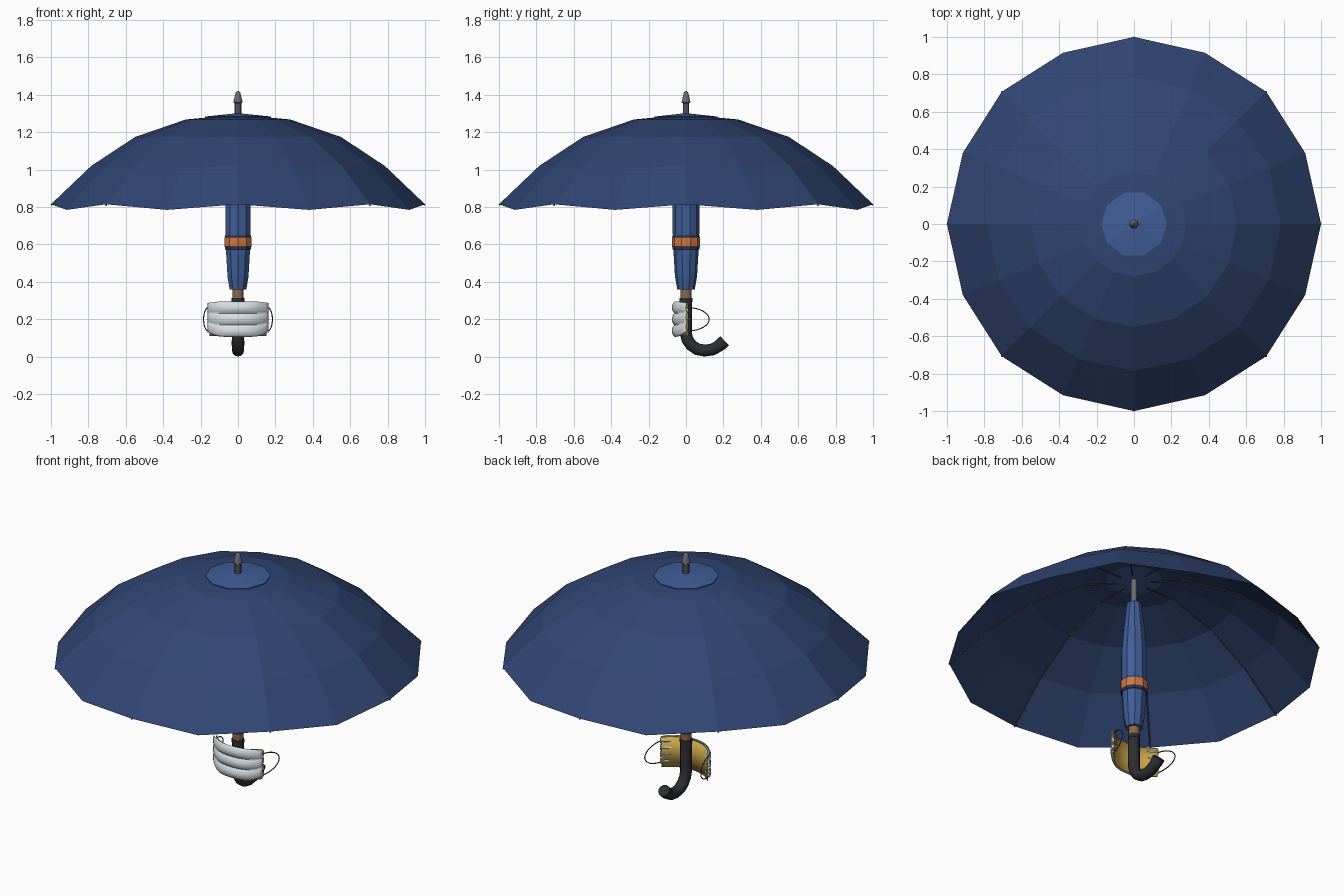
import bpy, math
from math import cos, sin, pi, radians

if "Cube" in bpy.data.objects:
    bpy.data.objects.remove(bpy.data.objects["Cube"])


def material(name, rgb):
    m = bpy.data.materials.new(name)
    m.diffuse_color = (*rgb, 1)
    m.use_nodes = True
    m.node_tree.nodes["Principled BSDF"].inputs["Base Color"].default_value = m.diffuse_color
    return m


NAVY = material("navy", (0.03, 0.06, 0.17))
BLUE = material("blue", (0.05, 0.11, 0.31))
ORANGE = material("orange", (0.62, 0.19, 0.06))
METAL = material("metal", (0.14, 0.15, 0.17))
WIRE = material("wire", (0.06, 0.06, 0.06))
BLACK = material("black", (0.025, 0.028, 0.032))
WOOD = material("wood", (0.28, 0.14, 0.06))
WHITE = material("white", (0.68, 0.74, 0.77))
YELLOW = material("yellow", (0.62, 0.40, 0.07))


def mesh_object(name, verts, faces, mat, smooth=None):
    me = bpy.data.meshes.new(name)
    me.from_pydata(verts, [], faces)
    me.update()
    ob = bpy.data.objects.new(name, me)
    bpy.context.collection.objects.link(ob)
    me.materials.append(mat)
    select(ob)
    if smooth:
        bpy.ops.object.shade_smooth_by_angle(angle=radians(smooth))
    return ob


def select(ob):
    bpy.ops.object.select_all(action='DESELECT')
    ob.select_set(True)
    bpy.context.view_layer.objects.active = ob


def lathe(name, profile, n, mat, start=0.0, smooth=None):
    """Revolve (r, z) points, listed bottom to top, and close both ends."""
    verts = [(r * cos(start + 2 * pi * i / n), r * sin(start + 2 * pi * i / n), z)
             for r, z in profile for i in range(n)]
    faces = [(k * n + i, k * n + (i + 1) % n, (k + 1) * n + (i + 1) % n, (k + 1) * n + i)
             for k in range(len(profile) - 1) for i in range(n)]
    faces.append(tuple(reversed(range(n))))
    faces.append(tuple(range((len(profile) - 1) * n, len(profile) * n)))
    return mesh_object(name, verts, faces, mat, smooth)


def tube(name, points, radius, mat, res=1, smooth=None):
    cu = bpy.data.curves.new(name, 'CURVE')
    cu.dimensions = '3D'
    cu.bevel_depth = radius
    cu.bevel_resolution = res
    cu.use_fill_caps = True
    sp = cu.splines.new('POLY')
    sp.points.add(len(points) - 1)
    for p, co in zip(sp.points, points):
        p.co = (*co, 1)
    ob = bpy.data.objects.new(name, cu)
    bpy.context.collection.objects.link(ob)
    cu.materials.append(mat)
    select(ob)
    bpy.ops.object.convert(target='MESH')
    if smooth:
        bpy.ops.object.shade_smooth_by_angle(angle=radians(smooth))
    return ob


# canopy: 16 flat gores, rim dips between the ribs
rings = [(0.175, 1.278, 0.0), (0.28, 1.268, 0.0), (0.55, 1.175, 0.004),
         (0.785, 1.02, 0.012), (1.0, 0.815, 0.03)]
verts = [(0, 0, 1.285)]
for r, z, dip in rings:
    for i in range(16):
        a = pi * i / 8
        k = 1 - 0.3 * dip * (i % 2)
        verts.append((r * k * cos(a), r * k * sin(a), z - dip * (i % 2)))
faces = [(0, 1 + i, 1 + (i + 1) % 16) for i in range(16)]
for j in range(len(rings) - 1):
    b, c = 1 + j * 16, 17 + j * 16
    faces += [(b + i, c + i, c + (i + 1) % 16, b + (i + 1) % 16) for i in range(16)]
mesh_object("canopy", verts, faces, NAVY)

# top cap
lathe("canopy_cap", [(0.176, 1.279), (0.176, 1.284), (0.02, 1.3)], 10, BLUE)

# eight ribs under the canopy
for i in range(8):
    a = pi * i / 4
    path = [(0.09, 1.262)] + [(r, z - 0.006) for r, z, _ in rings[1:]]
    tube(f"rib_{i + 1}", [(r * cos(a), r * sin(a), z) for r, z in path], 0.004, WIRE)

# shaft and tip
lathe("shaft", [(0.016, 0.3), (0.016, 1.29)], 10, METAL, smooth=40)
lathe("tip", [(0.018, 1.285), (0.018, 1.355), (0.025, 1.36), (0.013, 1.41), (0.006, 1.42)],
      10, METAL, smooth=35)

# gathered inner wrap with its strap
wrap_turn = radians(18)
lathe("wrap", [(0.047, 0.36), (0.059, 0.43), (0.067, 0.56), (0.071, 0.66), (0.071, 0.82),
               (0.055, 1.0), (0.04, 1.13)], 10, BLUE, wrap_turn)
lathe("strap_edge", [(0.066, 0.572), (0.073, 0.575), (0.073, 0.65), (0.068, 0.653)],
      10, NAVY, wrap_turn)
lathe("strap", [(0.072, 0.586), (0.076, 0.588), (0.076, 0.638), (0.072, 0.64)],
      10, ORANGE, wrap_turn)

# hooked handle with collar
lathe("ferrule", [(0.03, 0.3), (0.03, 0.365)], 12, WOOD, smooth=40)
lathe("handle_collar", [(0.034, 0.292), (0.034, 0.315)], 12, BLACK, smooth=40)
hook = [(0, 0.3), (0, 0.12), (0.008, 0.09), (0.028, 0.062), (0.06, 0.04), (0.1, 0.033),
        (0.14, 0.038), (0.175, 0.057), (0.205, 0.085)]
tube("handle", [(0, y, z) for y, z in hook], 0.032, BLACK, res=4, smooth=40)
tube("handle_end", [(0, 0.183, 0.062), (0, 0.207, 0.085)], 0.034, BLACK, res=4, smooth=40)


# face mask wrapped round the front of the handle
def bow(u):
    return -0.06 + 0.066 * abs(u) ** 2.4


def sheet(name, point, mat, nu=24, nv=24, thick=0.004):
    vs = [point(-1 + 2 * i / nu, j / nv) for j in range(nv + 1) for i in range(nu + 1)]
    w = nu + 1
    fs = [(j * w + i, j * w + i + 1, (j + 1) * w + i + 1, (j + 1) * w + i)
          for j in range(nv) for i in range(nu)]
    ob = mesh_object(name, vs, fs, mat, 60)
    mod = ob.modifiers.new("thickness", 'SOLIDIFY')
    mod.thickness = thick
    mod.offset = 0
    return ob


def outer(u, v):
    low = 0.107 + 0.03 * abs(u) ** 5
    high = 0.294 - 0.008 * abs(u) ** 5
    return (0.162 * u, bow(u) - 0.014 * abs(sin(3 * pi * v)) ** 0.8 * (1 - 0.5 * u * u),
            low + (high - low) * v)


sheet("mask_outer", outer, WHITE)
sheet("mask_lining", lambda u, v: (0.152 * u, bow(u) + 0.008, 0.11 + 0.178 * v), YELLOW, 24, 2)

for side, label in ((1, "right"), (-1, "left")):
    # pleat ends folded over the lining
    vs, fs = [], []
    for k in range(4):
        z = 0.145 + 0.04 * k
        n = len(vs)
        vs += [(side * 0.163, bow(1) + 0.006, z - 0.018),
               (side * 0.163, bow(1) + 0.006, z + 0.018),
               (side * 0.15, bow(0.94) + 0.02, z),
               (side * 0.105, bow(0.69) + 0.015, z)]
        fs += [(n, n + 2, n + 3), (n + 2, n + 1, n + 3), (n, n + 1, n + 2)]
    mesh_object(f"mask_pleats_{label}", vs, fs, WHITE)
    # ear loop
    arc = [radians(-90 + 9 * i) for i in range(21)]
    tube(f"ear_loop_{label}",
         [(side * (0.157 + 0.027 * cos(t)), 0.004 + 0.12 * cos(t), 0.2 + 0.063 * sin(t))
          for t in arc], 0.003, WIRE, smooth=60)
